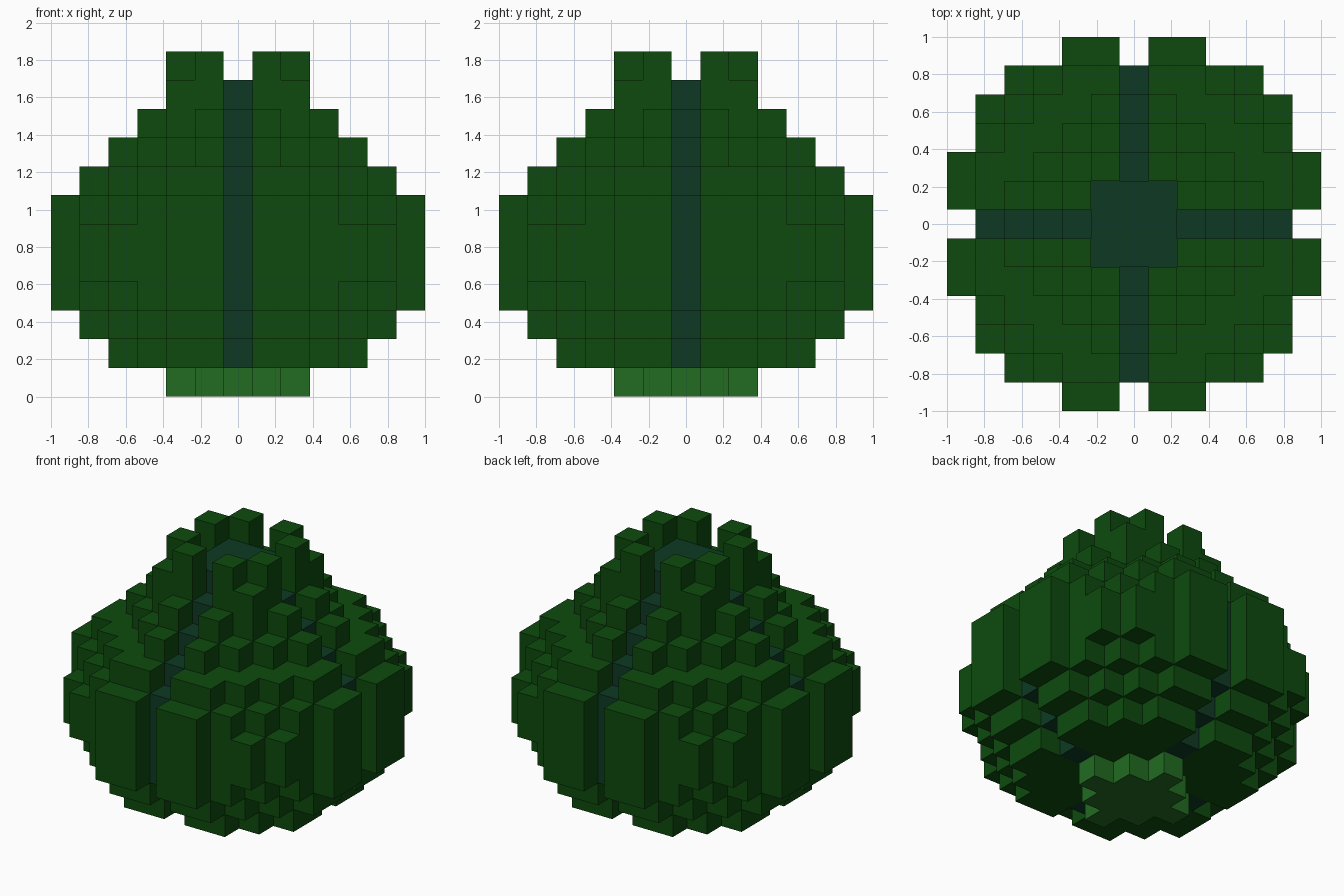
import bpy
import bmesh
from mathutils import Vector

if "Cube" in bpy.data.objects:
    bpy.data.objects.remove(bpy.data.objects["Cube"], do_unlink=True)

UNIT = 2 / 13  # edge of one cube cell


def make_material(name, rgb):
    mat = bpy.data.materials.new(name)
    mat.use_nodes = True
    color = (*rgb, 1.0)
    mat.diffuse_color = color
    bsdf = next(n for n in mat.node_tree.nodes if n.type == 'BSDF_PRINCIPLED')
    bsdf.inputs["Base Color"].default_value = color
    bsdf.inputs["Roughness"].default_value = 0.9
    return mat


def layer(z, reach, diagonal):
    """Cells of an octagonal layer, limited along the axes and the diagonals."""
    span = range(-reach, reach + 1)
    return {(x, y, z) for x in span for y in span if abs(x) + abs(y) <= diagonal}


def build(name, cells, solid, mat):
    """Mesh the outer faces of the cells, leaving out faces against other cells."""
    bm = bmesh.new()
    for cell in sorted(cells):
        center = Vector(cell) + Vector((0, 0, 0.5))
        for axis in range(3):
            for sign in (-1, 1):
                normal = Vector((0, 0, 0))
                normal[axis] = sign
                if tuple(int(c + n) for c, n in zip(cell, normal)) in solid:
                    continue
                u = Vector((0, 0, 0))
                u[(axis + 1) % 3] = 0.5
                v = normal.cross(u)
                mid = center + normal / 2
                corners = (mid - u - v, mid + u - v, mid + u + v, mid - u + v)
                bm.faces.new([bm.verts.new(c * UNIT) for c in corners])
    bmesh.ops.remove_doubles(bm, verts=bm.verts, dist=0.001)
    bmesh.ops.dissolve_limit(bm, angle_limit=0.01, verts=bm.verts, edges=bm.edges)
    mesh = bpy.data.meshes.new(name)
    bm.to_mesh(mesh)
    bm.free()
    mesh.materials.append(mat)
    obj = bpy.data.objects.new(name, mesh)
    bpy.context.collection.objects.link(obj)
    return obj


leaf_green = make_material("leaf green", (0.0044, 0.0685, 0.0044))
groove_teal = make_material("groove teal", (0.0044, 0.0423, 0.0176))
stem_green = make_material("stem green", (0.016, 0.147, 0.016))

# Stem: a stepped diamond at the bottom
stem = layer(0, 2, 2)

# Body: (reach, diagonal limit) of each layer, going up
sizes = [(4, 6), (5, 7), (6, 8), (6, 8), (6, 8), (6, 8), (5, 7), (4, 5), (3, 4), (2, 4)]
body, groove = set(), set()
for z, (reach, diagonal) in enumerate(sizes, start=1):
    cells = layer(z, reach, diagonal)
    if z in (4, 5):  # widest layers bulge at the corners
        cells |= layer(z, 5, 9)
    # Grooves: the two middle lines, set back by one cell
    lines = {c for c in cells if c[0] == 0 or c[1] == 0}
    groove |= {c for c in lines if abs(c[0]) + abs(c[1]) < reach}
    body |= cells - lines

# Core top: the square between the crown tips
core = {c for c in body if c[2] == 10 and max(abs(c[0]), abs(c[1])) == 1}
body -= core
groove |= core

# Crown tips: four pairs around the core
for sx in (-1, 1):
    for sy in (-1, 1):
        body |= {(sx, 2 * sy, 11), (2 * sx, sy, 11)}

solid = stem | body | groove
build("stem", stem, solid, stem_green)
build("body", body, solid, leaf_green)
build("grooves", groove, solid, groove_teal)
